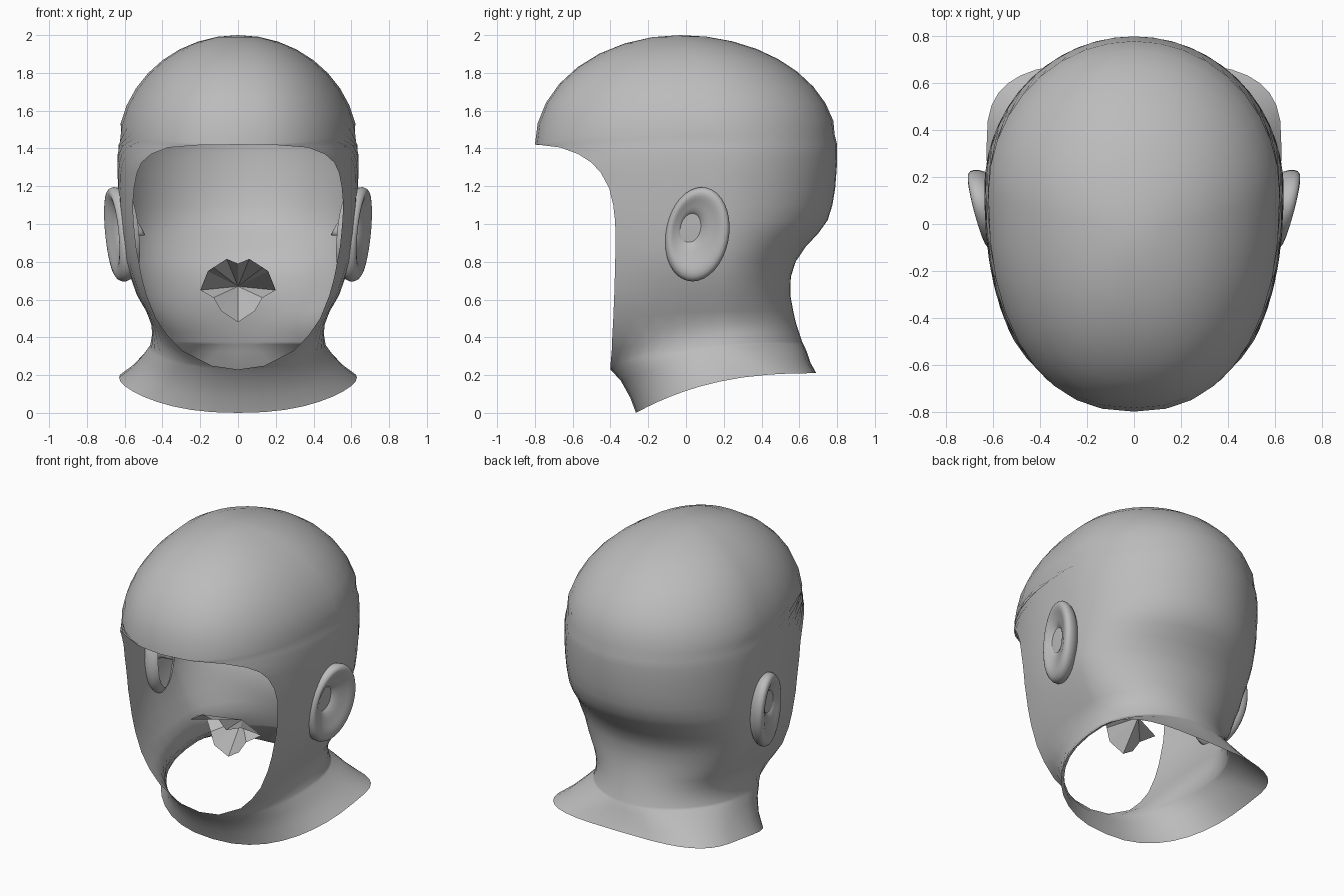
import bpy
import bmesh
from math import sin, cos, pi, asin
from mathutils import Vector

cube = bpy.data.objects.get("Cube")
if cube:
    bpy.data.objects.remove(cube, do_unlink=True)

# One plain grey for everything
grey = bpy.data.materials.new("neutral_grey")
grey.use_nodes = True
colour = (0.5, 0.5, 0.5, 1)
grey.diffuse_color = colour
grey.node_tree.nodes["Principled BSDF"].inputs["Base Color"].default_value = colour


def loft(name, rings, closed, tip, tip_first=False, smooth=True):
    """Skin a list of point rows, fanned to a tip and mirrored over x."""
    bm = bmesh.new()
    rows = [[bm.verts.new(p) for p in ring] for ring in rings]
    count = len(rows[0])
    pairs = [(i, (i + 1) % count) for i in range(count if closed else count - 1)]
    for low, high in zip(rows, rows[1:]):
        for i, j in pairs:
            bm.faces.new((low[i], low[j], high[j], high[i]))
    apex = bm.verts.new(tip)
    end = rows[0] if tip_first else rows[-1]
    for i, j in pairs:
        bm.faces.new((end[i], end[j], apex))
    bmesh.ops.recalc_face_normals(bm, faces=bm.faces)
    # Half shells must face away from the middle line
    if sum(f.normal.x * f.calc_area() for f in bm.faces) < 0:
        bmesh.ops.reverse_faces(bm, faces=bm.faces)
    mesh = bpy.data.meshes.new(name)
    bm.to_mesh(mesh)
    bm.free()
    mesh.materials.append(grey)
    for poly in mesh.polygons:
        poly.use_smooth = smooth
    obj = bpy.data.objects.new(name, mesh)
    bpy.context.collection.objects.link(obj)
    obj.modifiers.new("mirror", "MIRROR").use_clip = True
    return obj


COLUMNS = 18
CAP_ROWS = 8


def head_row(z_front, z_back, width, y_front, y_back, gap=0):
    """Half section running from the face opening round to the nape."""
    flare = max(0, .23 - z_front)
    middle = min(.15, y_front + .59 * (y_back - y_front)) + flare * .65
    front, back = 2 / 2.3, 2 / (2 + 6 * flare)
    start = asin((gap / width) ** (1 / front))
    depth = (middle - y_front) / cos(start) ** front
    points = []
    for i in range(COLUMNS + 1):
        a = start + (pi - start) * i / COLUMNS
        if a < pi / 2:
            x = width * sin(a) ** front
            y = middle - depth * cos(a) ** front
        else:
            x = width * abs(sin(a)) ** back if i < COLUMNS else 0
            y = middle + (y_back - middle) * abs(cos(a)) ** back
        share = min(1, max(0, (y - y_front) / (y_back - y_front)))
        z = z_front + (z_back - z_front) * (1 - (1 - share) ** 2.5)
        points.append((x, y, z))
    return points


def cap_row(k):
    """Skull cap: elliptical arcs over the brow, the sides and the back."""
    a = pi / 2 * k / CAP_ROWS
    b = a * .86
    return head_row(1.42 + .58 * cos(a), 1.42 + .58 * cos(b), .637 * sin(b),
                    -.03 - .77 * sin(a), -.03 + .83 * sin(b))


# Rows below the brow: front height, half width, front y, back y,
# half width of the face opening
face_rows = [
    (1.418, .622, -.767, .787, .2),
    (1.405, .633, -.665, .8, .37),
    (1.37, .637, -.57, .8, .46),
    (1.325, .638, -.5, .8, .51),
    (1.27, .638, -.45, .796, .535),
    (1.19, .635, -.407, .79, .55),
    (1.1, .63, -.385, .775, .557),
    (1.02, .625, -.376, .75, .553),
    (.95, .62, -.373, .7, .547),
    (.88, .61, -.373, .634, .54),
    (.8, .6, -.375, .58, .525),
    (.72, .57, -.377, .555, .51),
    (.62, .535, -.38, .552, .483),
    (.5, .485, -.385, .567, .435),
    (.41, .46, -.39, .58, .373),
    (.33, .455, -.393, .597, .295),
    (.25, .465, -.4, .615, .14),
    (.23, .475, -.4, .622, 0),
    (.17, .505, -.345, .64, 0),
    (.08, .56, -.295, .66, 0),
    (0, .63, -.265, .69, 0),
]

shell = [cap_row(k + 1) for k in range(CAP_ROWS)]
for z, width, y_front, y_back, gap in face_rows:
    # Rows rise to the rear under the brow and around the neck
    lift = max(0, 3 * (z - 1.4), .21 - z / 3)
    shell.append(head_row(z, z + lift, width, y_front, y_back, gap))
head = loft("head_shell", shell, False, (0, -.03, 2), tip_first=True)
head.modifiers.new("even_shading", "WEIGHTED_NORMAL")

# Ears: size and lift of base, outer rim, folded helix, bowl and inward canal
ear_rings = [
    (.82, -.1), (1, -.07), (1.04, -.02), (.95, .01),
    (.78, .01), (.6, -.01), (.4, -.02), (.22, -.05), (.18, -.12),
]


def ear_ring(scale, lift, sides=18):
    """Egg-shaped ring, leaning outwards to the rear."""
    shift = max(0, 1 - scale)
    points = []
    for i in range(sides):
        a = 2 * pi * i / sides
        y = .06 - .04 * shift + scale * (.17 * cos(a) + .025 * sin(a))
        z = .945 + .05 * shift + scale * .25 * sin(a)
        x = .645 + .25 * y + .07 * (z - .95) + lift
        points.append((x, y, z))
    return points


ears = loft("ears", [ear_ring(*ring) for ring in ear_rings], True, (.48, .03, .93))
rounding = ears.modifiers.new("rounding", "SUBSURF")
rounding.levels = rounding.render_levels = 1

# Crumpled mouth pocket inside the shell: upper lip forward, corners swept back
lip = [(0, -.27, .79), (.06, -.29, .815), (.13, -.31, .77), (.16, -.2, .75),
       (.2, -.04, .65), (.13, -.1, .61), (.09, -.12, .54), (0, -.1, .48)]
throat = Vector((0, .04, .67))


def pocket_ring(scale, pucker):
    """Lip outline shrunk towards the throat, zigzagged into folds."""
    return [throat + (Vector(p) - throat) * (scale + pucker * (-1) ** i)
            for i, p in enumerate(lip)]


loft("mouth_pocket",
     [pocket_ring(1, 0), pocket_ring(.85, .06), pocket_ring(.65, -.06),
      pocket_ring(.4, .04)],
     False, throat, smooth=False)
